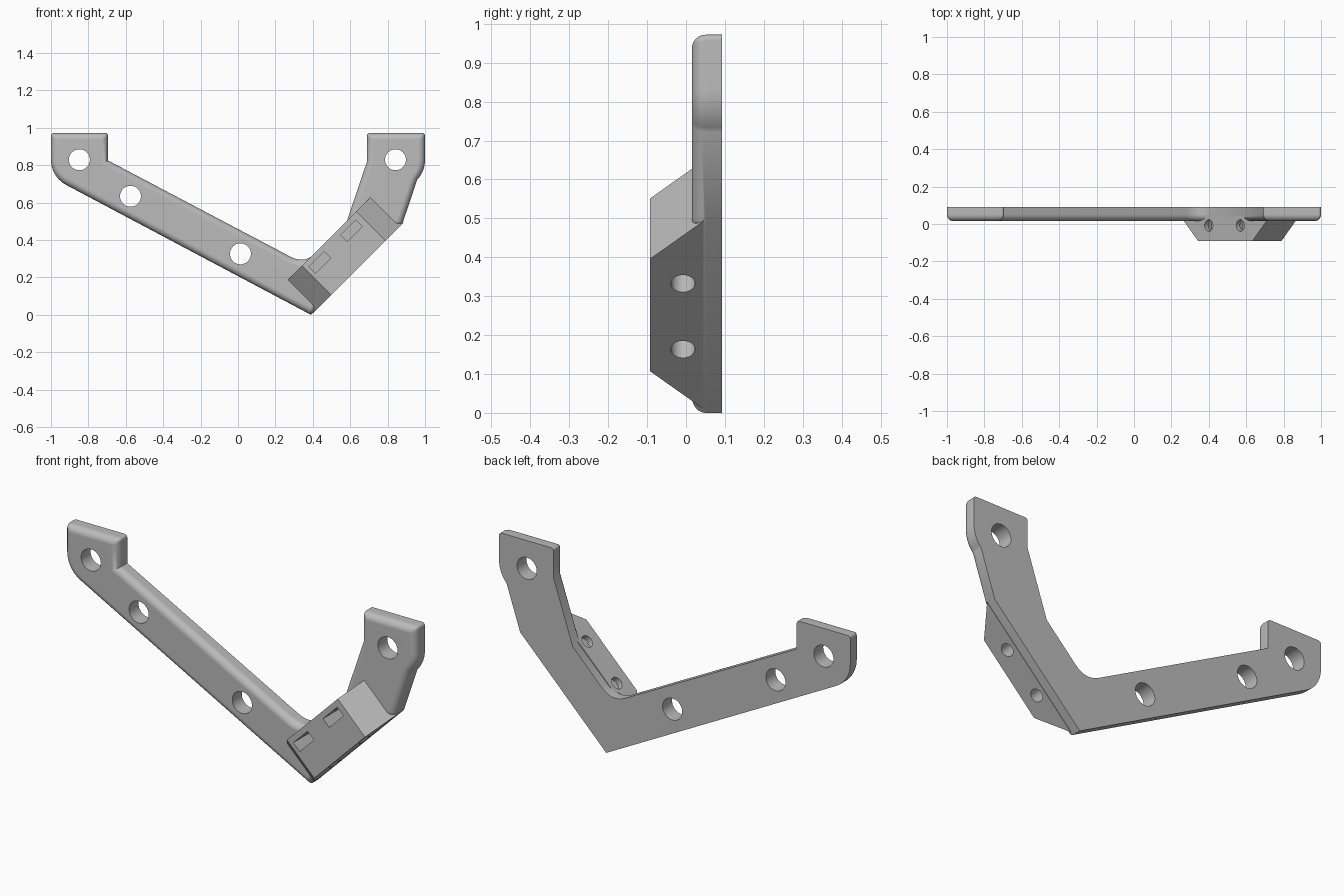
import bpy, bmesh, math
from mathutils import Matrix, Vector

cube = bpy.data.objects.get("Cube")
if cube:
    bpy.data.objects.remove(cube)

FRONT, BACK = 0.015, 0.092       # plate faces in y
TILT = Matrix.Rotation(math.radians(-45), 4, 'Y')   # clamp block frame

grey = bpy.data.materials.new("plain_grey")
grey.use_nodes = True
grey.diffuse_color = (0.5, 0.5, 0.5, 1)
grey.node_tree.nodes["Principled BSDF"].inputs["Base Color"].default_value = (0.5, 0.5, 0.5, 1)


def make_object(name, bm):
    bmesh.ops.recalc_face_normals(bm, faces=bm.faces)
    mesh = bpy.data.meshes.new(name)
    bm.to_mesh(mesh)
    bm.free()
    mesh.materials.append(grey)
    obj = bpy.data.objects.new(name, mesh)
    bpy.context.collection.objects.link(obj)
    return obj


def apply(obj, mod):
    bpy.context.view_layer.objects.active = obj
    bpy.ops.object.modifier_apply(modifier=mod.name)


def combine(target, tool, operation):
    mod = target.modifiers.new("combine", 'BOOLEAN')
    mod.operation = operation
    mod.solver = 'EXACT'
    mod.object = tool
    apply(target, mod)
    bpy.data.objects.remove(tool)


def arc(cx, cz, r, start, end, steps):
    angles = [math.radians(start + (end - start) * i / steps) for i in range(steps + 1)]
    return [(cx + r * math.cos(a), cz + r * math.sin(a)) for a in angles]


def fillet(a, corner, b, steps):
    a, c, b = Vector(a), Vector(corner), Vector(b)
    ts = [i / steps for i in range(steps + 1)]
    return [tuple(a * (1 - t) ** 2 + c * 2 * t * (1 - t) + b * t * t) for t in ts]


def cylinder(name, matrix, radius, depth):
    bm = bmesh.new()
    bmesh.ops.create_cone(bm, cap_ends=True, segments=48, radius1=radius,
                          radius2=radius, depth=depth, matrix=matrix)
    return make_object(name, bm)


# Plate outline, counter-clockwise from the top of the long arm's tab
TOP = 0.972
outline = [(-1, TOP)]
outline += arc(-0.848, 0.829, 0.152, 180, 242, 10)
outline += [(0.39, 0), (0.88, 0.49)]
outline += arc(0.842, 0.829, 0.158, -43, 0, 7)
outline += [(1, TOP), (0.69, TOP), (0.69, 0.82), (0.58, 0.495)]
outline += fillet((0.415, 0.33), (0.356, 0.271), (0.28, 0.311), 8)
outline += [(-0.695, 0.825), (-0.695, TOP)]

bm = bmesh.new()
face = bm.faces.new([bm.verts.new((x, FRONT, z)) for x, z in outline])
new = bmesh.ops.extrude_face_region(bm, geom=[face], use_keep_orig=True)["geom"]
for v in new:
    if isinstance(v, bmesh.types.BMVert):
        v.co.y = BACK
weight = bm.edges.layers.float.new("bevel_weight_edge")
for e in bm.edges:
    a, b = (v.co for v in e.verts)
    if max(a.y, b.y) < FRONT + 0.001:
        e[weight] = 1.0
    elif abs(a.y - b.y) > 0.01 and a.z > TOP - 0.001:
        e[weight] = 0.4
bracket = make_object("bracket", bm)

# Rounded front rim and softened tab corners
rim = bracket.modifiers.new("rim", 'BEVEL')
rim.limit_method = 'WEIGHT'
rim.width = 0.035
rim.segments = 6
rim.use_clamp_overlap = False
apply(bracket, rim)

# Clamp block with sloping ends
LOW, HIGH = -0.277, -0.057
profile = [(0.428, -0.092), (0.837, -0.092), (0.974, 0.045), (0.291, 0.045)]
bm = bmesh.new()
face = bm.faces.new([bm.verts.new(TILT @ Vector((u, y, LOW))) for u, y in profile])
new = bmesh.ops.extrude_face_region(bm, geom=[face], use_keep_orig=True)["geom"]
bmesh.ops.translate(bm, vec=TILT.to_3x3() @ Vector((0, 0, HIGH - LOW)),
                    verts=[v for v in new if isinstance(v, bmesh.types.BMVert)])
combine(bracket, make_object("clamp_block", bm), 'UNION')

# Mounting holes through the plate
for x, z in [(-0.848, 0.829), (-0.575, 0.634), (0.013, 0.326), (0.842, 0.829)]:
    place = Matrix.Translation((x, 0.05, z)) @ Matrix.Rotation(math.pi / 2, 4, 'X')
    combine(bracket, cylinder("hole_cutter", place, 0.056, 0.4), 'DIFFERENCE')

# Screw holes and nut slots in the clamp block
for u in (0.508, 0.747):
    place = TILT @ Matrix.Translation((u, -0.008, -0.19))
    combine(bracket, cylinder("screw_cutter", place, 0.031, 0.32), 'DIFFERENCE')
    bm = bmesh.new()
    place = TILT @ Matrix.Translation((u, -0.05, -0.111)) @ Matrix.Diagonal((0.115, 0.2, 0.05, 1))
    bmesh.ops.create_cube(bm, size=1, matrix=place)
    combine(bracket, make_object("slot_cutter", bm), 'DIFFERENCE')

# Smooth shading with crisp edges
bpy.ops.object.select_all(action='DESELECT')
bracket.select_set(True)
bpy.context.view_layer.objects.active = bracket
bpy.ops.object.shade_smooth_by_angle(angle=math.radians(30))
normals = bracket.modifiers.new("even_shading", 'WEIGHTED_NORMAL')
normals.keep_sharp = True
